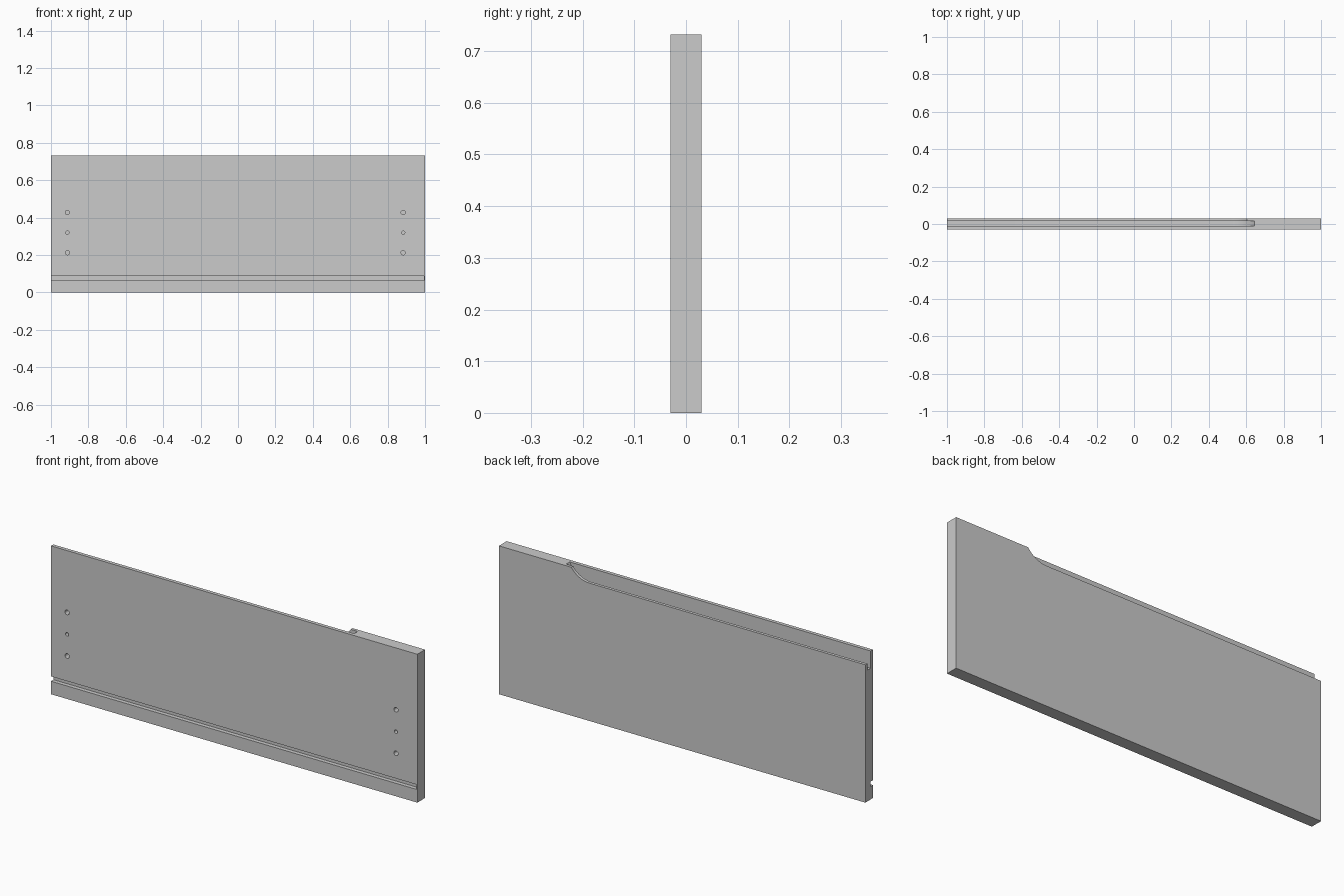
import bpy, bmesh, math
from mathutils import Matrix, Vector

if "Cube" in bpy.data.objects:
    bpy.data.objects.remove(bpy.data.objects["Cube"])

W, D, H = 2.0, 0.06, 0.732


def make_object(name, bm):
    bmesh.ops.recalc_face_normals(bm, faces=bm.faces)
    mesh = bpy.data.meshes.new(name)
    bm.to_mesh(mesh)
    bm.free()
    obj = bpy.data.objects.new(name, mesh)
    bpy.context.collection.objects.link(obj)
    return obj


def box(name, lo, hi):
    lo, hi = Vector(lo), Vector(hi)
    bm = bmesh.new()
    bmesh.ops.create_cube(bm, size=1)
    bmesh.ops.scale(bm, vec=hi - lo, verts=bm.verts)
    bmesh.ops.translate(bm, vec=(lo + hi) / 2, verts=bm.verts)
    return make_object(name, bm)


def extrude_xz(name, profile, y0, y1):
    bm = bmesh.new()
    face = bm.faces.new([bm.verts.new((x, y0, z)) for x, z in profile])
    new = bmesh.ops.extrude_face_region(bm, geom=[face])["geom"]
    verts = [v for v in new if isinstance(v, bmesh.types.BMVert)]
    bmesh.ops.translate(bm, vec=(0, y1 - y0, 0), verts=verts)
    return make_object(name, bm)


def cut(target, cutter):
    cutter.hide_render = True
    mod = target.modifiers.new("cut", 'BOOLEAN')
    mod.operation = 'DIFFERENCE'
    mod.solver = 'EXACT'
    mod.object = cutter
    bpy.context.view_layer.objects.active = target
    bpy.ops.object.modifier_apply(modifier=mod.name)
    bpy.data.objects.remove(cutter)


def pull_profile(radius):
    # straight floor from the left end, swept up by an arc to the top edge
    cx, cz, top = 0.505, 0.802, H + 0.03
    end = math.acos((cz - top) / radius)
    arc = [(cx + radius * math.sin(end * i / 14), cz - radius * math.cos(end * i / 14))
           for i in range(15)]
    return [(-1.1, top), (-1.1, cz - radius)] + arc


# Main board
panel = box("drawer_front", (-W / 2, -D / 2, 0), (W / 2, D / 2, H))

# Finger pull: lowered back lip and the deeper channel behind the front strip
cut(panel, extrude_xz("lip_cutter", pull_profile(0.122), 0.005, 0.05))
cut(panel, extrude_xz("channel_cutter", pull_profile(0.155), -0.012, 0.015))

# Slot for the drawer bottom, closed at the right end
cut(panel, box("slot_cutter", (-1.1, -0.05, 0.064), (0.995, -0.01, 0.088)))

# Two columns of fixing holes
for x in (-0.912, 0.883):
    for z, r in ((0.212, 0.0115), (0.319, 0.009), (0.427, 0.0115)):
        bm = bmesh.new()
        bmesh.ops.create_cone(bm, cap_ends=True, segments=24, radius1=r, radius2=r, depth=0.06,
                              matrix=Matrix.Translation((x, -0.035, z)) @ Matrix.Rotation(math.pi / 2, 4, 'X'))
        cut(panel, make_object("hole_cutter", bm))

panel.select_set(True)
bpy.context.view_layer.objects.active = panel
bpy.ops.object.shade_smooth_by_angle(angle=math.radians(30))
